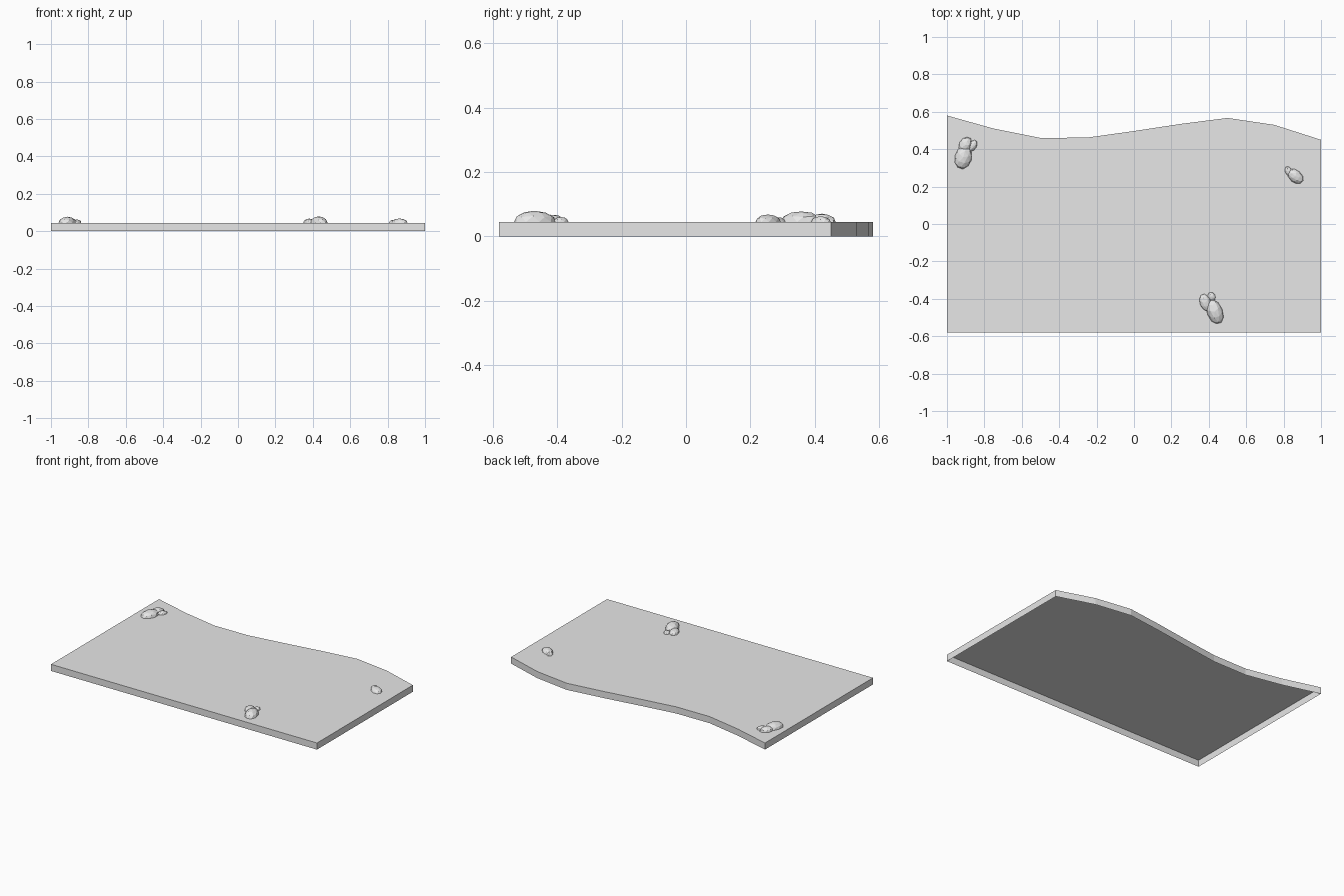
import bpy, bmesh, math, random
from mathutils import Matrix, Vector

cube = bpy.data.objects.get("Cube")
if cube:
    bpy.data.objects.remove(cube, do_unlink=True)

random.seed(4)
TOP = 0.045

grey = bpy.data.materials.new("stone grey")
grey.use_nodes = True
grey.diffuse_color = (0.8, 0.8, 0.8, 1)
grey.node_tree.nodes["Principled BSDF"].inputs["Base Color"].default_value = (0.8, 0.8, 0.8, 1)


def make_object(name, bm):
    mesh = bpy.data.meshes.new(name)
    bm.to_mesh(mesh)
    bm.free()
    mesh.materials.append(grey)
    obj = bpy.data.objects.new(name, mesh)
    bpy.context.collection.objects.link(obj)
    return obj


# Ground slab: wavy back edge, thin skirt walls, open underneath
back_edge = [0.58, 0.51, 0.46, 0.462, 0.497, 0.535, 0.567, 0.53, 0.45]
outline = [(-1, -0.58), (1, -0.58)]
outline += [(1 - i / 4, y) for i, y in enumerate(reversed(back_edge))]
bm = bmesh.new()
upper = [bm.verts.new((x, y, TOP)) for x, y in outline]
lower = [bm.verts.new((x, y, 0)) for x, y in outline]
bm.faces.new(upper)
for i in range(len(outline)):
    j = (i + 1) % len(outline)
    bm.faces.new((lower[i], lower[j], upper[j], upper[i]))
make_object("ground_slab", bm)


# Rocks: faceted flattened domes cut off at the slab surface
def rock(name, x, y, long, wide, height, angle):
    bm = bmesh.new()
    bmesh.ops.create_icosphere(bm, subdivisions=2, radius=1)
    for v in bm.verts:
        v.co *= random.uniform(0.96, 1.03)
    bmesh.ops.bisect_plane(bm, geom=bm.verts[:] + bm.edges[:] + bm.faces[:],
                           plane_co=(0, 0, 0), plane_no=(0, 0, 1), clear_inner=True)
    place = (Matrix.Translation((x, y, TOP))
             @ Matrix.Rotation(math.radians(angle), 4, 'Z')
             @ Matrix.Diagonal(Vector((long, wide, height, 1))))
    bmesh.ops.transform(bm, matrix=place, verts=bm.verts)
    make_object(name, bm)


# Back right cluster
rock("back_right_rock_large", -0.913, 0.357, 0.065, 0.046, 0.033, 75)
rock("back_right_rock_medium", -0.902, 0.422, 0.046, 0.034, 0.026, 65)
rock("back_right_rock_small", -0.862, 0.419, 0.034, 0.021, 0.018, 60)
# Back left cluster
rock("back_left_rock_large", 0.863, 0.255, 0.048, 0.033, 0.023, 140)
rock("back_left_rock_small", 0.826, 0.282, 0.027, 0.018, 0.015, 110)
# Front cluster
rock("front_rock_large", 0.432, -0.469, 0.07, 0.042, 0.034, 110)
rock("front_rock_medium", 0.382, -0.42, 0.048, 0.031, 0.023, 110)
rock("front_rock_small", 0.415, -0.388, 0.025, 0.02, 0.015, 120)
